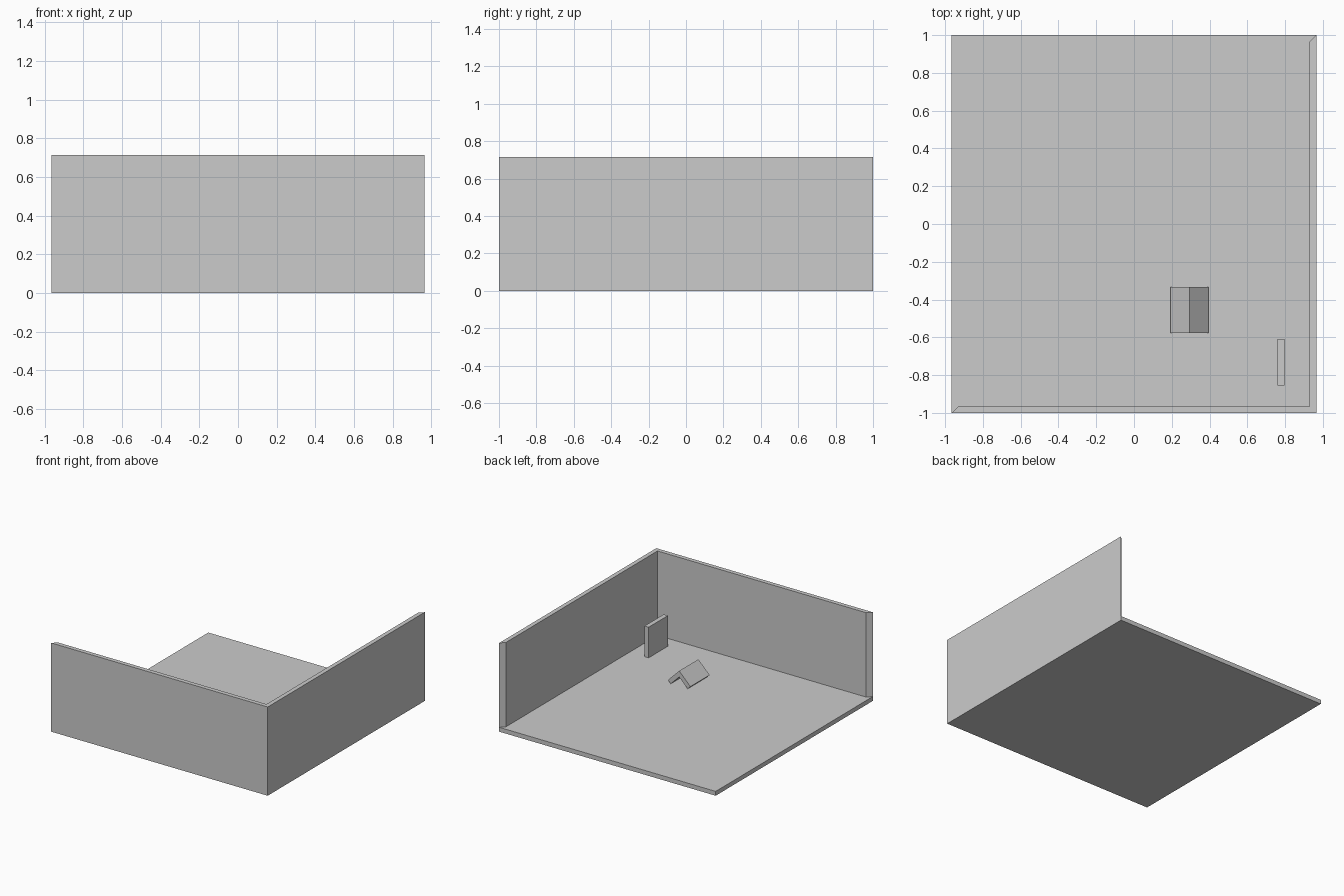
import bpy
import bmesh

cube = bpy.data.objects.get("Cube")
if cube:
    bpy.data.objects.remove(cube, do_unlink=True)

grey = bpy.data.materials.new("plain_grey")
grey.use_nodes = True
colour = (0.6, 0.6, 0.6, 1)
grey.diffuse_color = colour
grey.node_tree.nodes["Principled BSDF"].inputs["Base Color"].default_value = colour


def extrude_profile(name, points, vector):
    """Fill a closed outline and extrude it into a solid."""
    bm = bmesh.new()
    face = bm.faces.new([bm.verts.new(p) for p in points])
    result = bmesh.ops.extrude_face_region(bm, geom=[face], use_keep_orig=True)
    moved = [g for g in result["geom"] if isinstance(g, bmesh.types.BMVert)]
    bmesh.ops.translate(bm, verts=moved, vec=vector)
    bmesh.ops.recalc_face_normals(bm, faces=bm.faces)
    mesh = bpy.data.meshes.new(name)
    bm.to_mesh(mesh)
    bm.free()
    mesh.materials.append(grey)
    obj = bpy.data.objects.new(name, mesh)
    bpy.context.collection.objects.link(obj)
    return obj


def slab(name, x0, x1, y0, y1, z0, z1):
    outline = [(x0, y0, z0), (x1, y0, z0), (x1, y1, z0), (x0, y1, z0)]
    return extrude_profile(name, outline, (0, 0, z1 - z0))


W, D, H, T = 0.965, 1.0, 0.715, 0.035

# Floor
slab("floor", -W, W, -D, D, 0, T)

# Front and left walls in one L, with mitred free ends
wall_outline = [(-W, -D), (W, -D), (W, D),
                (W - T, D - T), (W - T, -D + T), (-W + T, -D + T)]
extrude_profile("corner_walls", [(x, y, T) for x, y in wall_outline], (0, 0, H - T))

# Small upright panel
slab("upright_panel", 0.76, 0.797, -0.855, -0.61, T, 0.282)

# Folded panel standing like a tent
ridge_x, ridge_z, run = 0.294, 0.16, 0.1
edge = T * 0.7
half = [(run, ridge_z - run), (run - edge, ridge_z - run - edge)]
tent = [(0, ridge_z), *half, (0, ridge_z - 2 * edge),
        *[(-x, z) for x, z in reversed(half)]]
extrude_profile("folded_panel", [(ridge_x + x, -0.578, z) for x, z in tent], (0, 0.245, 0))
